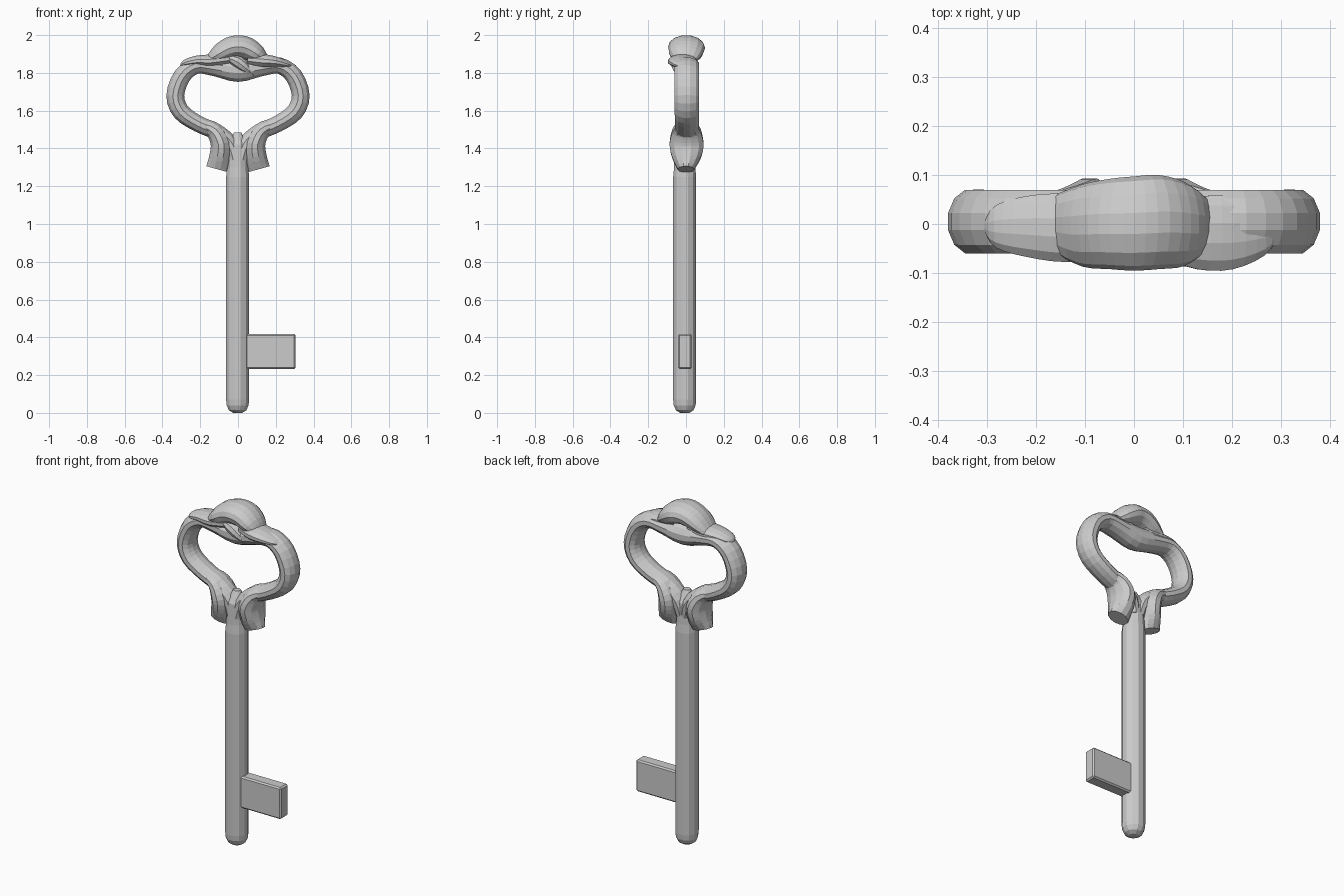
import bpy, bmesh
from math import sin, cos, pi
from mathutils import Vector


def finish(bm, name):
    bmesh.ops.recalc_face_normals(bm, faces=bm.faces)
    me = bpy.data.meshes.new(name)
    bm.to_mesh(me)
    bm.free()
    ob = bpy.data.objects.new(name, me)
    bpy.context.collection.objects.link(ob)
    return ob


def smooth_path(pts, steps):
    """Catmull-Rom interpolation of rows of numbers."""
    out, last = [], len(pts) - 1
    for i in range(last):
        p0, p1, p2, p3 = (pts[max(0, min(last, i + k))] for k in (-1, 0, 1, 2))
        for s in range(steps):
            t = s / steps
            out.append([0.5 * (2 * b + (c - a) * t + (2 * a - 5 * b + 4 * c - d) * t * t
                               + (3 * b - a - 3 * c + d) * t ** 3)
                        for a, b, c, d in zip(p0, p1, p2, p3)])
    return out + [list(pts[-1])]


def bridge(bm, rings):
    n = len(rings[0])
    for a, b in zip(rings, rings[1:]):
        for k in range(n):
            bm.faces.new((a[k], a[(k + 1) % n], b[(k + 1) % n], b[k]))
    bm.faces.new(rings[0])
    bm.faces.new(rings[-1])


def sweep(name, pts, sides=12, steps=3):
    """Tube in the XZ plane; rows are x, z, half width in plane, half depth, y centre."""
    rows = smooth_path(pts, steps)
    bm = bmesh.new()
    rings = []
    for i, (x, z, r, d, yc) in enumerate(rows):
        a, b = rows[max(i - 1, 0)], rows[min(i + 1, len(rows) - 1)]
        t = Vector((b[0] - a[0], b[1] - a[1])).normalized()
        ring = []
        for k in range(sides):
            ang = 2 * pi * (k + 0.5) / sides
            u, v = r * cos(ang), d * sin(ang)
            ring.append(bm.verts.new((x - t.y * u, yc + v, z + t.x * u)))
        rings.append(ring)
    bridge(bm, rings)
    return finish(bm, name)


def flip(pts):
    return [(-p[0], *p[1:]) for p in pts]


# Shaft with rounded tip, tapering into the neck
bm = bmesh.new()
profile = [(0.025, 0), (0.048, 0.014), (0.06, 0.04), (0.063, 0.07),
           (0.063, 1.25), (0.058, 1.3), (0.055, 1.42), (0.02, 1.485)]
bridge(bm, [[bm.verts.new((-0.002 + r * cos(2 * pi * (k + .5) / 12),
                           -0.007 + r * sin(2 * pi * (k + .5) / 12), z))
             for k in range(12)] for r, z in profile])
finish(bm, "shaft")

# Bit plate
bm = bmesh.new()
bmesh.ops.create_cube(bm, size=1)
for v in bm.verts:
    v.co = (0.17 + v.co.x * 0.27, -0.006 + v.co.y * 0.072, 0.325 + v.co.z * 0.185)
bmesh.ops.bevel(bm, geom=bm.edges[:], offset=0.008, segments=1, affect='EDGES')
finish(bm, "bit")

# Heart-shaped bow loop
half = [(0.12, 1.83, 0.05, 0.067, 0.005), (0.22, 1.838, 0.045, 0.067, 0.005),
        (0.295, 1.785, 0.048, 0.067, 0.005), (0.332, 1.68, 0.049, 0.067, 0.005),
        (0.30, 1.592, 0.048, 0.067, 0.005), (0.21, 1.53, 0.045, 0.065, 0.005),
        (0.11, 1.485, 0.045, 0.062, 0), (0.04, 1.42, 0.045, 0.06, 0),
        (0.015, 1.34, 0.04, 0.055, -0.005)]
sweep("bow_loop", flip(half)[::-1] + [(0, 1.815, 0.065, 0.067, 0.005)] + half)

# Curled scroll feet on both sides of the neck
foot = [(0.19, 1.525, 0.035, 0.055, 0.003), (0.125, 1.492, 0.048, 0.078, 0.003),
        (0.09, 1.425, 0.057, 0.093, 0.003), (0.094, 1.355, 0.06, 0.08, 0.003),
        (0.11, 1.29, 0.062, 0.045, 0.0)]
sweep("foot_right", foot)
sweep("foot_left", flip(foot))

# Cloud-like crown: central dome and side lobes
sweep("crown_dome", [(-0.16, 1.865, 0.02, 0.06, 0), (-0.105, 1.898, 0.048, 0.084, -0.003),
                     (-0.05, 1.928, 0.06, 0.092, 0.0), (0, 1.938, 0.062, 0.096, 0.001),
                     (0.05, 1.928, 0.062, 0.096, 0.004), (0.105, 1.895, 0.05, 0.085, 0.0),
                     (0.15, 1.862, 0.02, 0.05, 0)], 14)
sweep("crown_lobe_left", [(-0.302, 1.84, 0.006, 0.015, -0.005), (-0.28, 1.85, 0.02, 0.045, -0.005),
                          (-0.22, 1.862, 0.03, 0.064, -0.005), (-0.14, 1.863, 0.036, 0.072, -0.008),
                          (-0.04, 1.875, 0.03, 0.06, -0.01)])
sweep("crown_lobe_right", [(0.05, 1.87, 0.03, 0.06, -0.01), (0.13, 1.863, 0.038, 0.077, -0.018),
                           (0.2, 1.857, 0.03, 0.077, -0.018), (0.265, 1.842, 0.018, 0.052, -0.014),
                           (0.295, 1.832, 0.005, 0.015, -0.01)])

# Small leaf draped below the dome
sweep("crown_leaf", [(-0.06, 1.88, 0.012, 0.03, -0.035), (-0.01, 1.862, 0.035, 0.045, -0.035),
                     (0.04, 1.825, 0.03, 0.04, -0.033), (0.085, 1.785, 0.006, 0.02, -0.025)], 10)
